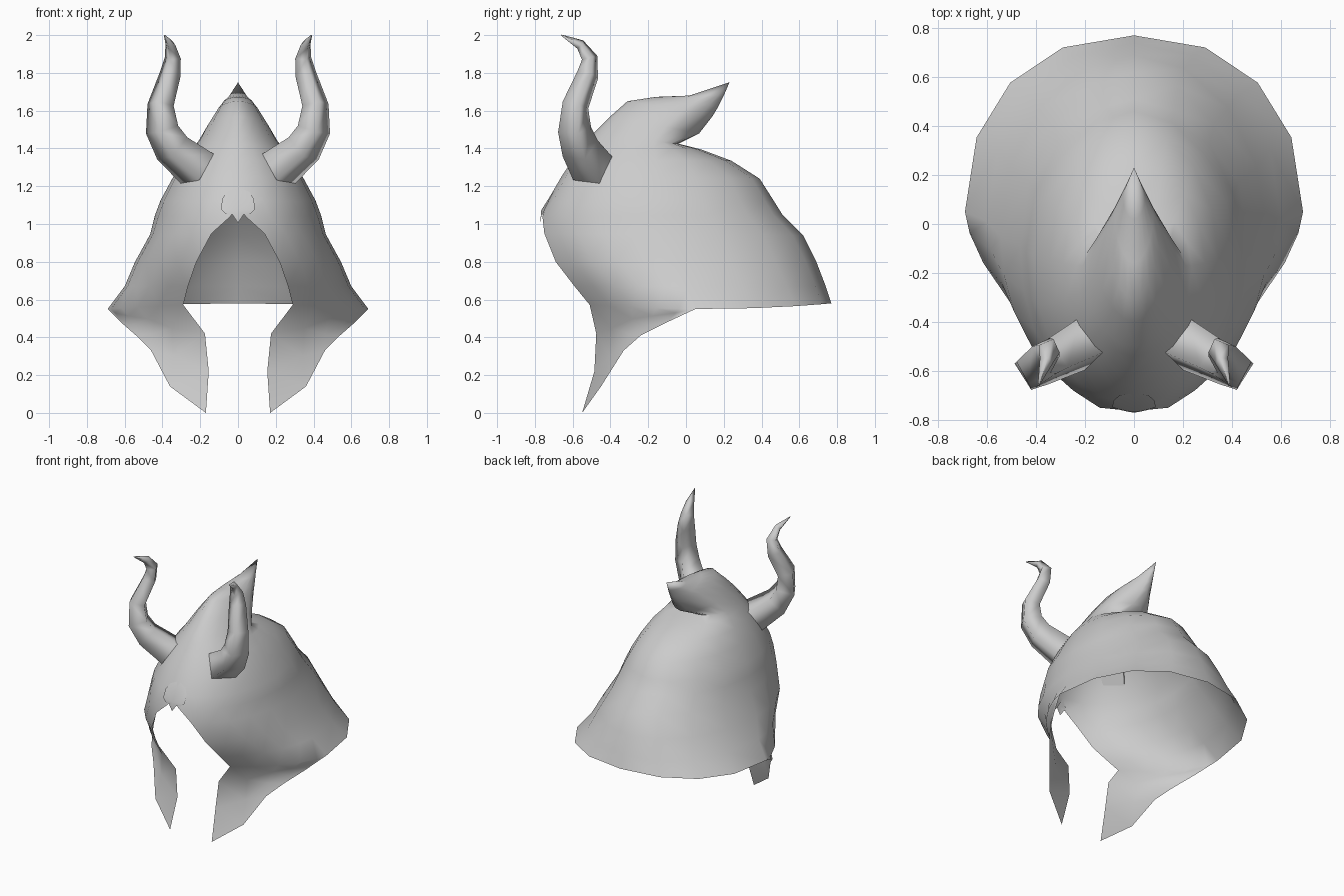
import bpy, bmesh, math
from mathutils import Vector as V

if "Cube" in bpy.data.objects:
    bpy.data.objects.remove(bpy.data.objects["Cube"])

steel = bpy.data.materials.new("grey_steel")
steel.diffuse_color = (0.6, 0.6, 0.6, 1)
steel.use_nodes = True
steel.node_tree.nodes["Principled BSDF"].inputs["Base Color"].default_value = steel.diffuse_color


def finish(name, bm, angle=80):
    """Turn a right-hand half into a mirrored, smooth shaded object."""
    bmesh.ops.remove_doubles(bm, verts=bm.verts, dist=0.001)
    bmesh.ops.recalc_face_normals(bm, faces=bm.faces)
    # open sheets: make the normals point outwards
    out = sum(f.normal.dot(f.calc_center_median() - V((0, 0, 0.9))) * f.calc_area()
              for f in bm.faces)
    if name != "horns" and out < 0:
        bmesh.ops.reverse_faces(bm, faces=bm.faces)
    me = bpy.data.meshes.new(name)
    bm.to_mesh(me)
    bm.free()
    me.materials.append(steel)
    ob = bpy.data.objects.new(name, me)
    bpy.context.collection.objects.link(ob)
    mod = ob.modifiers.new("mirror", 'MIRROR')
    mod.use_clip = True
    bpy.ops.object.select_all(action='DESELECT')
    ob.select_set(True)
    bpy.context.view_layer.objects.active = ob
    bpy.ops.object.shade_smooth_by_angle(angle=math.radians(angle))
    return ob


def add_skin(bm, rows):
    """Quads between neighbouring rows of points, dropping collapsed corners."""
    for a, b in zip(rows, rows[1:]):
        for i in range(len(a) - 1):
            quad = []
            for p in (a[i], a[i + 1], b[i + 1], b[i]):
                if all((p - q).length > .001 for q in quad):
                    quad.append(p)
            if len(quad) > 2:
                bm.faces.new([bm.verts.new(p) for p in quad])


N, B = 5, 4  # segments in the front and in the back quarter


def half_ring(x0, yf, zf, yb, zb, w, yc, ef, eb, sag):
    """Half outline from the front edge round the side to the back."""
    power = lambda v, e: max(v, 0) ** e
    a0 = math.asin((x0 / w) ** (1 / ef))
    reach = (yc - yf) / power(math.cos(a0), ef)
    pts = []
    for i in range(N + B + 1):
        if i <= N:
            a = a0 + (math.pi / 2 - a0) * i / N
            x, y = w * power(math.sin(a), ef), yc - reach * power(math.cos(a), ef)
        else:
            a = math.pi / 2 * (N + B - i) / B
            x, y = w * power(math.sin(a), eb), yc + (yb - yc) * power(math.cos(a), eb)
        t = (y - yf) / (yb - yf)
        pts.append(V((x, y, zf + (zb - zf) * t - sag * math.sin(a) ** 2)))
    return pts


# opening half width, front y z, back y z, half width, widest y, roundness, sag
RINGS = [
    (.29, -.51, .58, .77, .58, .69, .05, 1.3, .9, .03),
    (.265, -.59, .67, .74, .67, .60, .01, 1.15, .95, 0),
    (.22, -.69, .80, .69, .80, .545, -.05, 1, 1, 0),
    (.14, -.75, .95, .62, .94, .465, -.09, .97, 1.02, 0),
    (.04, -.76, 1.04, .51, 1.05, .44, -.11, .97, 1.02, 0),
    (0, -.735, 1.12, .46, 1.13, .41, -.13, .95, 1.02, 0),
    (0, -.66, 1.25, .39, 1.24, .345, -.15, .93, 1, 0),
    (0, -.60, 1.34, .24, 1.335, .29, -.16, .95, 1, 0),
    (0, -.54, 1.42, .08, 1.395, .235, -.17, 1, 1, 0),
    (0, -.50, 1.47, -.04, 1.425, .21, -.17, 1.05, 1, 0),
    (0, -.40, 1.57, .07, 1.48, .165, -.11, 1.1, 1.2, 0),
    (0, -.31, 1.65, .14, 1.57, .11, -.02, 1.1, 1.3, 0),
    (0, -.16, 1.673, .17, 1.62, .08, .04, 1.1, 1.3, 0),
    (0, .02, 1.68, .20, 1.68, .045, .11, 1, 1.3, 0),
]
rings = [half_ring(*r) for r in RINGS]
rings.append([V((0, .23, 1.75))] * (N + B + 1))  # crest tip

# cheek guard columns hang from the front quarter of the lowest ring
lower = [V(p) for p in ((.17, -.55, 0), (.36, -.45, .14), (.46, -.33, .33),
                        (.54, -.24, .41), (.62, -.10, .48))] + [rings[0][N]]
inner = [rings[0][0], V((.175, -.475, .42)), V((.155, -.485, .22)), lower[0]]
cheek = []
for k in range(4):
    s = k / 3
    bend = inner[k] - inner[0].lerp(lower[0], s)
    cheek.append([rings[0][i].lerp(lower[i], s) + bend * (1 - i / N) ** 2
                  for i in range(N + 1)])

# helmet shell with crest and cheek guards
bm = bmesh.new()
add_skin(bm, rings)
add_skin(bm, cheek)
finish("helmet_shell", bm)

# horns: four sided tube along a curling path, x y z radius
PATH = [(.213, -.49, 1.29, .122), (.348, -.56, 1.40, .102), (.402, -.59, 1.50, .09),
        (.41, -.585, 1.63, .073), (.36, -.52, 1.79, .06), (.345, -.51, 1.88, .045),
        (.358, -.56, 1.95, .028), (.39, -.66, 2.0, .003)]
bm = bmesh.new()
rows = []
side = V((-.083, -.04, .09))  # towards the upper inner corner of the base
for i, p in enumerate(PATH):
    before, after = PATH[max(i - 1, 0)], PATH[min(i + 1, len(PATH) - 1)]
    d = (V(after[:3]) - V(before[:3])).normalized()
    side = (side - d * side.dot(d)).normalized()
    up = d.cross(side)
    rows.append([V(p[:3]) + p[3] * (side * math.cos(j * math.pi / 2)
                                    + up * math.sin(j * math.pi / 2)) for j in range(5)])
add_skin(bm, rows)
bmesh.ops.remove_doubles(bm, verts=bm.verts, dist=0.0005)
bmesh.ops.holes_fill(bm, edges=bm.edges, sides=4)
finish("horns", bm, 100)
for poly in bpy.data.objects["horns"].data.polygons:  # crisp flat base
    if poly.center.x < .25 and poly.normal.x < -.5 and poly.area > .02:
        poly.use_smooth = False

# small pointed nose plate above the opening
bm = bmesh.new()
edge = [(0, -.69, 1.195), (.06, -.70, 1.17), (.085, -.722, 1.13), (.088, -.748, 1.075),
        (.06, -.758, 1.05), (.03, -.765, 1.05), (0, -.77, 1.005)]
hub = V((0, -.768, 1.07))
for a, b in zip(edge, edge[1:]):
    bm.faces.new([bm.verts.new(p) for p in (hub, a, b)])
finish("nose_plate", bm)
